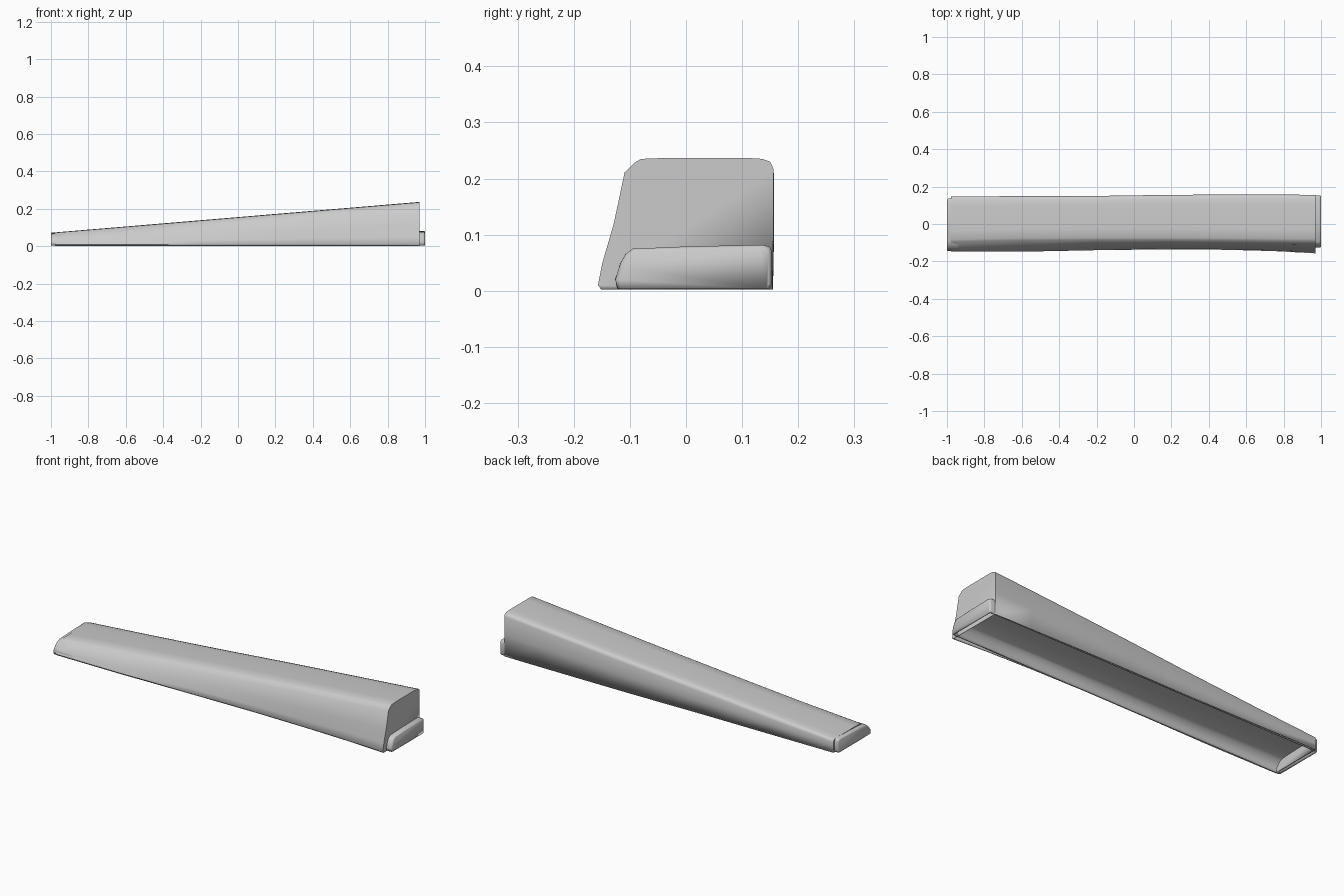
import bpy, bmesh, math

if "Cube" in bpy.data.objects:
    bpy.data.objects.remove(bpy.data.objects["Cube"])

def finish(name, bm, angle=50):
    bmesh.ops.recalc_face_normals(bm, faces=bm.faces)
    me = bpy.data.meshes.new(name)
    bm.to_mesh(me)
    bm.free()
    ob = bpy.data.objects.new(name, me)
    bpy.context.collection.objects.link(ob)
    bpy.ops.object.select_all(action='DESELECT')
    ob.select_set(True)
    bpy.context.view_layer.objects.active = ob
    bpy.ops.object.shade_smooth_by_angle(angle=math.radians(angle))
    return ob

def open_shell(name, sections):
    """Loft open-bottomed sections and cap both ends."""
    bm = bmesh.new()
    rings = [[bm.verts.new(p) for p in s] for s in sections]
    for a, b in zip(rings, rings[1:]):
        for i in range(len(a) - 1):
            bm.faces.new((a[i], a[i + 1], b[i + 1], b[i]))
    bm.faces.new(rings[0])
    bm.faces.new(rings[-1])
    return finish(name, bm)

def add_wall(ob, thickness):
    mod = ob.modifiers.new("wall", 'SOLIDIFY')
    mod.thickness = thickness
    mod.offset = -1

def cover_section(x, foot, waist, shoulder, back):
    """Skirted front, rounded top corners, upright back."""
    h = 0.074 + 0.163 * (x + 0.978) / 1.948
    r = min(0.02, h * 0.2)
    return [(x, foot + 0.006, 0.002), (x, foot, 0.01),
            (x, foot + 0.3 * (waist - foot), 0.004 + 0.2 * h),
            (x, waist, 0.5 * h),
            (x, waist + 0.4 * (shoulder - waist), h - 1.3 * r),
            (x, shoulder - r * 0.6, h - 0.45 * r),
            (x, shoulder, h - 0.1 * r), (x, shoulder + 0.05, h),
            (x, back - 0.05, h), (x, back - r, h - 0.1 * r),
            (x, back - 0.3 * r, h - 0.35 * r), (x, back, h - r),
            (x, back, 0.5 * h), (x, back - 0.002, 0.002)]

# Tapered cover: x, foot, waist, shoulder, back
stations = [(-0.978, -0.148, -0.135, -0.085, 0.147), (-0.6, -0.148, -0.128, -0.075, 0.149),
            (-0.2, -0.140, -0.122, -0.073, 0.150), (0.2, -0.135, -0.120, -0.073, 0.156),
            (0.5, -0.138, -0.124, -0.075, 0.157), (0.75, -0.145, -0.127, -0.078, 0.157),
            (0.97, -0.157, -0.129, -0.080, 0.156)]
cover = open_shell("tapered_cover", [cover_section(*s) for s in stations])
add_wall(cover, 0.003)

# Low hollow tray under the cover, showing at both ends
def tray_section(x, d):
    t = (x + 1) / 2
    front, shoulder = -0.145 + 0.019 * t, -0.09 - 0.005 * t
    back, h = 0.136 + 0.017 * t, 0.074 + 0.008 * t
    w = shoulder - front
    prof = [(front + 0.004, 0.003), (front, 0.02), (front + 0.3 * w, h * 0.6),
            (front + 0.6 * w, h * 0.8), (shoulder, h - 0.007), (0.0, h - 0.003),
            (back - 0.015, h), (back - 0.003, h - 0.004), (back, h - 0.012),
            (back, 0.012), (back - 0.004, 0.003)]
    return [(x, y - math.copysign(d, y - 0.004), z - (d if z > h / 2 else 0)) for y, z in prof]

tray = open_shell("inner_tray", [tray_section(x, d) for x, d in
    ((-1, 0.006), (-0.997, 0.002), (-0.99, 0), (-0.5, 0), (0, 0), (0.5, 0),
     (0.99, 0), (0.997, 0.002), (1, 0.006))])
add_wall(tray, 0.009)
